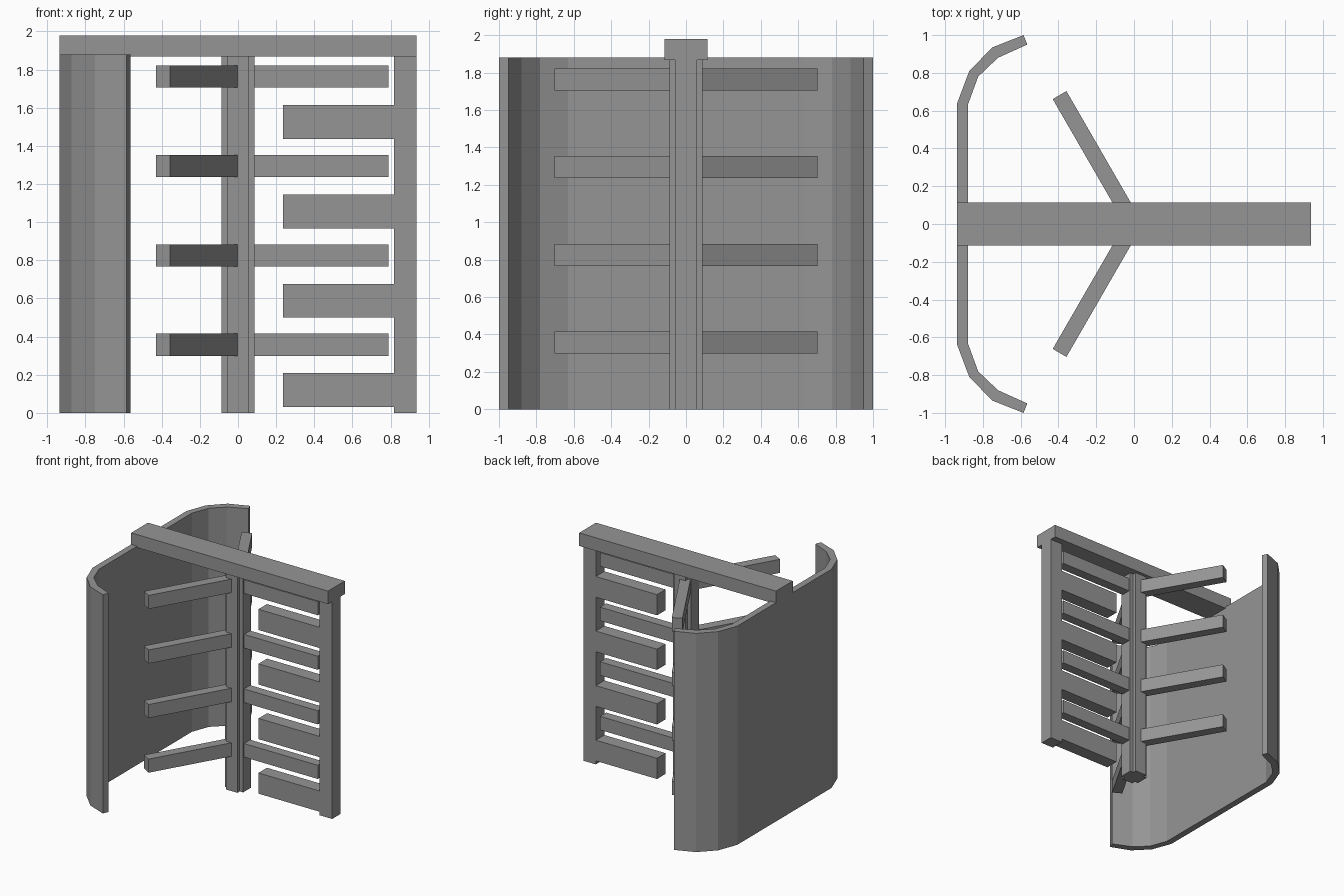
import bpy
import bmesh
from math import cos, sin, radians

cube = bpy.data.objects.get("Cube")
if cube:
    bpy.data.objects.remove(cube, do_unlink=True)

# Single painted-metal colour
grey = bpy.data.materials.new("grey_metal")
grey.use_nodes = True
colour = (0.3, 0.3, 0.3, 1)
grey.diffuse_color = colour
grey.node_tree.nodes["Principled BSDF"].inputs["Base Color"].default_value = colour


def extrude(name, outline, low, high, upright=False):
    """Extrude an outline along z, or along y when it is drawn in x-z."""
    bm = bmesh.new()
    place = (lambda a, b: (a, low, b)) if upright else (lambda a, b: (a, b, low))
    face = bm.faces.new([bm.verts.new(place(a, b)) for a, b in outline])
    grown = bmesh.ops.extrude_face_region(bm, geom=[face])["geom"]
    shift = (0, high - low, 0) if upright else (0, 0, high - low)
    bmesh.ops.translate(bm, vec=shift,
                        verts=[v for v in grown if isinstance(v, bmesh.types.BMVert)])
    bmesh.ops.recalc_face_normals(bm, faces=bm.faces)
    mesh = bpy.data.meshes.new(name)
    bm.to_mesh(mesh)
    bm.free()
    mesh.materials.append(grey)
    obj = bpy.data.objects.new(name, mesh)
    bpy.context.collection.objects.link(obj)
    return obj


def rect(x0, x1, y0, y1):
    return [(x0, y0), (x1, y0), (x1, y1), (x0, y1)]


TOP = 1.868
PITCH = 0.469

# Overhead beam
extrude("top_beam", rect(-0.936, 0.936, -0.114, 0.114), TOP, 1.98)

# Curved guard wall: half profile mirrored front to back
outer = [(-0.936, 0.64), (-0.872, 0.81), (-0.75, 0.935), (-0.585, 1.0)]
inner = [(-0.565, 0.95), (-0.72, 0.88), (-0.825, 0.78), (-0.88, 0.63)]
half = outer + inner
extrude("guard_wall", half + [(x, -y) for x, y in reversed(half)], 0, 1.88)

# Rotating post with a cross-shaped section
a, b = 0.087, 0.055
quarter = [(a, -b), (a, b), (b, b)]
section = []
for turn in range(4):
    for x, y in quarter:
        for _ in range(turn):
            x, y = -y, x
        section.append((x, y))
extrude("rotor_post", section, 0, TOP)

# Three sets of rotor arms
for angle in (0, 120, 240):
    c, s = cos(radians(angle)), sin(radians(angle))
    plan = [(x * c - y * s, x * s + y * c) for x, y in rect(0, 0.788, -0.042, 0.042)]
    for level in range(4):
        z = 0.298 + PITCH * level
        extrude(f"rotor_arm_{angle}_{level + 1}", plan, z, z + 0.117)

# Fixed comb barrier: upright and teeth as one outline
comb = [(0.936, TOP), (0.936, 0), (0.817, 0)]
for level in range(4):
    z = 0.03 + PITCH * level
    comb += [(0.817, z), (0.235, z), (0.235, z + 0.178), (0.817, z + 0.178)]
comb.append((0.817, TOP))
extrude("comb_barrier", comb, -0.058, 0.058, upright=True)
